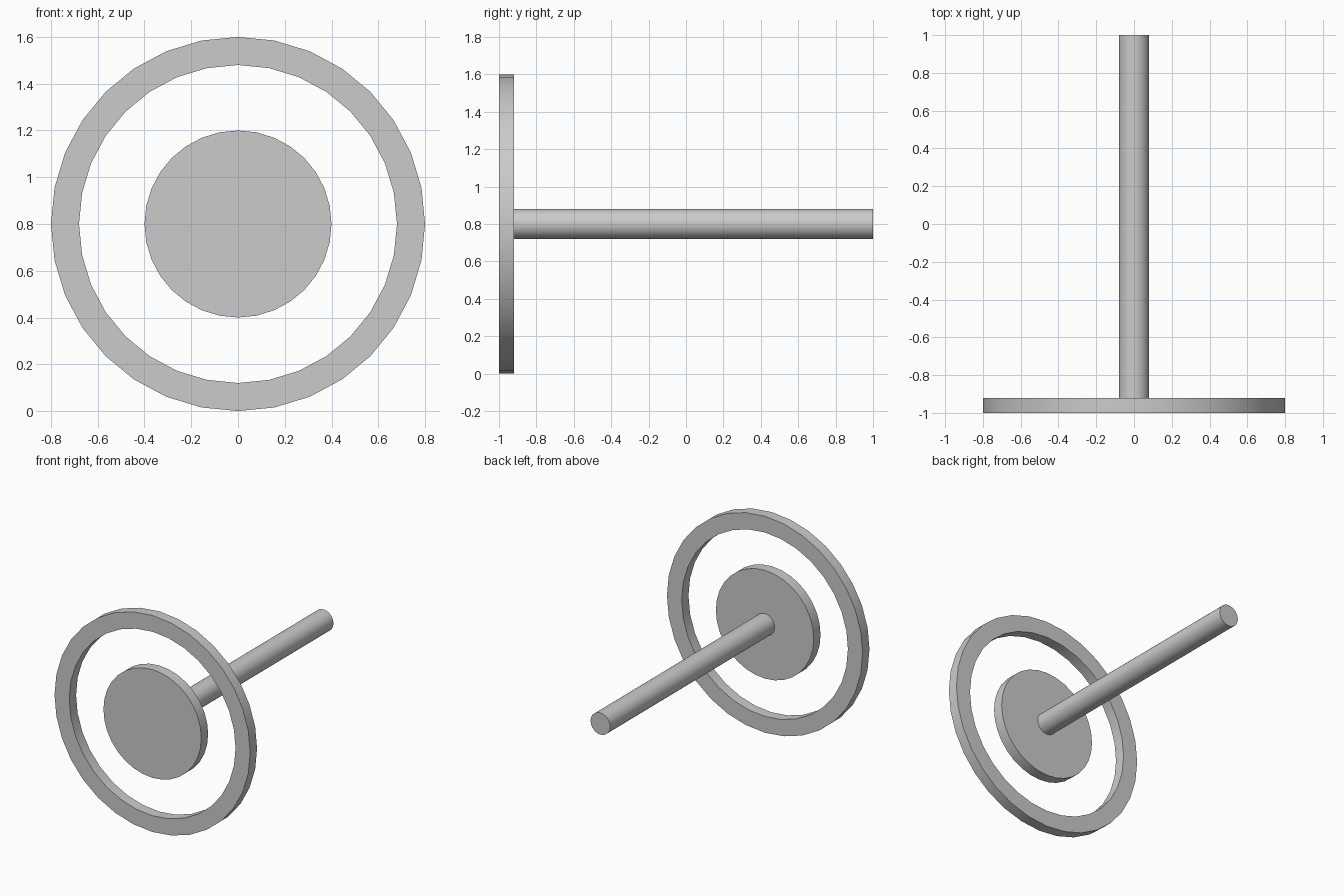
import bpy, bmesh, math
from mathutils import Vector

if "Cube" in bpy.data.objects:
    bpy.data.objects.remove(bpy.data.objects["Cube"])

AXIS_Z = 0.8
SIDES = 32


def lathe(name, profile, closed=False):
    """Spin (radius, y) points around the horizontal y axis."""
    bm = bmesh.new()
    verts = [bm.verts.new((0, y, AXIS_Z + r)) for r, y in profile]
    pairs = list(zip(verts, verts[1:]))
    if closed:
        pairs.append((verts[-1], verts[0]))
    edges = [bm.edges.new(p) for p in pairs]
    bmesh.ops.spin(bm, geom=verts + edges, cent=(0, 0, AXIS_Z), axis=(0, 1, 0),
                   angle=math.tau, steps=SIDES, dvec=Vector())
    bmesh.ops.remove_doubles(bm, verts=bm.verts, dist=1e-4)
    # Cap the open ends of solid parts
    rims = [e for e in bm.edges if e.is_boundary]
    if rims:
        bmesh.ops.holes_fill(bm, edges=rims, sides=0)
    bmesh.ops.recalc_face_normals(bm, faces=bm.faces)
    mesh = bpy.data.meshes.new(name)
    bm.to_mesh(mesh)
    bm.free()
    obj = bpy.data.objects.new(name, mesh)
    bpy.context.collection.objects.link(obj)
    bpy.ops.object.select_all(action='DESELECT')
    obj.select_set(True)
    bpy.context.view_layer.objects.active = obj
    bpy.ops.object.shade_smooth_by_angle(angle=math.radians(30))
    return obj


# Outer ring
lathe("outer_ring", [(0.8, -1), (0.8, -0.92), (0.68, -0.92), (0.68, -1)], closed=True)
# Centre disc
lathe("centre_disc", [(0.4, -1), (0.4, -0.92)])
# Long rod behind the disc
lathe("rod", [(0.08, -0.96), (0.08, 1)])
